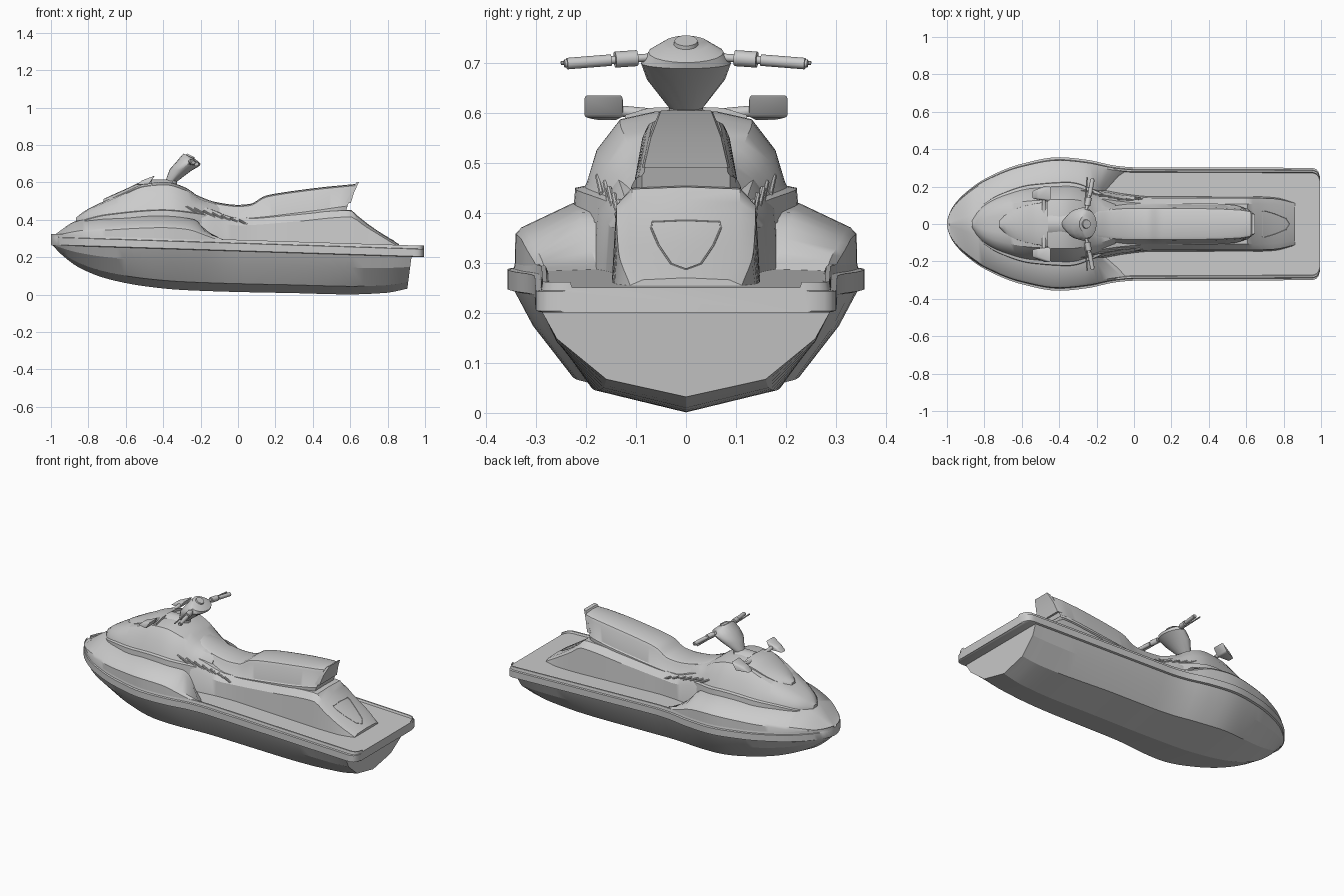
import bpy, bmesh, math
from mathutils import Vector

if "Cube" in bpy.data.objects:
    bpy.data.objects.remove(bpy.data.objects["Cube"])

OBJS = []


def tab(*p):
    """Smooth monotone interpolation through (x, value) pairs."""
    n = len(p)
    d = [(p[i + 1][1] - p[i][1]) / (p[i + 1][0] - p[i][0]) for i in range(n - 1)]
    m = [d[0]] + [2 * a * b / (a + b) if a * b > 0 else 0 for a, b in zip(d, d[1:])] + [d[-1]]

    def f(x):
        x = min(max(x, p[0][0]), p[-1][0])
        i = next(k for k in range(n - 1) if x <= p[k + 1][0])
        h = p[i + 1][0] - p[i][0]
        t = (x - p[i][0]) / h
        return ((2 * t**3 - 3 * t * t + 1) * p[i][1] + (t**3 - 2 * t * t + t) * h * m[i]
                + (3 * t * t - 2 * t**3) * p[i + 1][1] + (t**3 - t * t) * h * m[i + 1])
    return f


def span(a, b, n, power=1.0):
    return [a + (b - a) * (i / n) ** power for i in range(n + 1)]


def finish(name, bm):
    bmesh.ops.remove_doubles(bm, verts=bm.verts, dist=1e-5)
    bmesh.ops.recalc_face_normals(bm, faces=bm.faces)
    me = bpy.data.meshes.new(name)
    bm.to_mesh(me)
    bm.free()
    ob = bpy.data.objects.new(name, me)
    bpy.context.collection.objects.link(ob)
    OBJS.append(ob)
    return ob


def loft(name, halves):
    """Skin half sections (mirrored across y = 0), capped at both ends."""
    bm = bmesh.new()
    rings = []
    for half in halves:
        full = list(half) + [(x, -y, z) for x, y, z in reversed(half) if y > 1e-6]
        rings.append([bm.verts.new(v) for v in full])
    n = len(rings[0])
    for a, b in zip(rings, rings[1:]):
        for i in range(n):
            j = (i + 1) % n
            bm.faces.new((a[i], a[j], b[j], b[i]))
    bm.faces.new(rings[0])
    bm.faces.new(rings[-1][::-1])
    return finish(name, bm)


def rod(name, a, b, r, r2=None, seg=12):
    a, b = Vector(a), Vector(b)
    bm = bmesh.new()
    bmesh.ops.create_cone(bm, cap_ends=True, segments=seg, radius1=r,
                          radius2=r if r2 is None else r2, depth=(b - a).length)
    q = (b - a).to_track_quat('Z', 'Y')
    for v in bm.verts:
        v.co = q @ v.co + (a + b) / 2
    return finish(name, bm)


def hit(targets, origin, direction):
    """Nearest surface point, for laying trim on the bodywork."""
    o = Vector(origin)
    found = [r[1] for r in (t.ray_cast(o, Vector(direction)) for t in targets) if r[0]]
    return min(found, key=lambda p: (p - o).length) if found else None


# shared plan outline and sheer line
width = tab((-1, .012), (-.99, .05), (-.96, .105), (-.9, .168), (-.8, .24), (-.6, .322), (-.4, .357),
            (-.25, .343), (-.1, .312), (0, .303), (.95, .30), (.975, .292), (.988, .275), (.995, .25))


def sheer(x):
    return .262 - .032 * x


# hull
keel = tab((-1, .275), (-.95, .22), (-.85, .145), (-.7, .085), (-.5, .045), (-.3, .025),
           (0, .014), (.3, .008), (.6, .001), (.8, .01), (.905, .032))
chine = tab((-1, .45), (-.6, .6), (-.4, .64), (.3, .63), (.905, .53))


def hull_section(x):
    w, k, t = width(x), keel(x), sheer(x) - .025
    pts = [(0, k), (w * chine(x), k + .2 * (t - k)),
           (w * .86, k + .66 * (t - k)), (w * .97, t)]
    lean = max(0, (x - .6) / .3) * .13
    return [(x + lean * (z - .03), y, z) for y, z in pts]


loft("hull", [hull_section(x) for x in span(-1, .8, 44, 1.6) + [.84, .875, .905]])


# bumper rail and deck floor
def deck_section(x):
    w, s = width(x), sheer(x)
    return [(x, w * k, s + d) for k, d in ((.97, -.03), (1, -.027), (1, .012), (.965, .014),
                                           (.955, .031), (.925, .031), (.91, .02))] + [(x, 0, s + .02)]


loft("deck_and_rail", [deck_section(x) for x in span(-1, .94, 64, 1.4) + [.955, .968, .978, .987, .995]])

# front deck bulge, ending in a steep footwell wall inboard
edge = tab((-.99, .30), (-.85, .328), (-.7, .345), (-.4, .358), (-.28, .35), (-.15, .308), (-.03, .265))
in_y = tab((-.99, .006), (-.85, .06), (-.7, .15), (-.4, .225), (-.2, .21), (-.03, .17))
in_z = tab((-.99, .31), (-.85, .395), (-.7, .412), (-.4, .42), (-.25, .405), (-.15, .36), (-.03, .265))


def bulge_section(x):
    w, xi = width(x), x if x < -.22 else -.22 + (x + .22) * .4
    return [(x, w * .96, sheer(x)), (x, w * .955, edge(x)), (x, w * .92, edge(x) + .013),
            (xi, in_y(x), in_z(x)), (xi, 0, in_z(x) + .004)]


loft("front_deck", [bulge_section(x) for x in span(-.99, -.03, 36, 1.3)])

# centre body under the seat
b_y = tab((-.6, .12), (-.4, .2), (-.2, .19), (-.05, .165), (.1, .15), (.6, .15), (.75, .145), (.86, .12))
b_sh = tab((-.6, .40), (-.4, .43), (-.2, .41), (0, .37), (.3, .39), (.6, .415), (.68, .365), (.86, .255))
b_top = tab((-.6, .42), (-.4, .48), (-.2, .47), (0, .41), (.3, .43), (.6, .45), (.63, .425),
            (.72, .355), (.86, .266))
body = loft("centre_body", [[(x, b_y(x), .23), (x, b_y(x) * .93, b_sh(x)),
                             (x, b_y(x) * .72, b_top(x)), (x, 0, b_top(x) + .004)]
                            for x in span(-.6, .86, 52)])

# hood with stepped lower trim
h_y = tab((-.865, .02), (-.84, .062), (-.8, .105), (-.7, .158), (-.55, .2), (-.35, .213), (-.2, .17), (-.1, .12))
h_base = tab((-.865, .385), (-.7, .425), (-.4, .45), (-.2, .43), (-.1, .41))
h_top = tab((-.865, .41), (-.82, .445), (-.7, .505), (-.6, .55), (-.5, .592), (-.39, .602), (-.28, .57),
            (-.2, .517), (-.1, .485))


def hood_section(x):
    y, b, t = h_y(x), h_base(x), h_top(x)
    pts = [(y * 1.06, b - .05), (y * 1.04, b), (y * .95, b + .004), (y * .93, b + .012),
           (y * .84, b + (t - b) * .5), (y * .62, b + (t - b) * .9), (y * .3, t), (0, t + .002)]
    return [(x, *p) for p in pts]


hood = loft("hood", [hood_section(x) for x in span(-.865, -.1, 36, 1.2)])

# windscreen panel raised on the hood
s_y = tab((-.72, .02), (-.68, .06), (-.6, .095), (-.46, .125))
loft("windscreen", [[(x, s_y(x), h_top(x) - .05), (x, s_y(x) * .97, h_top(x) - .002),
                     (x, s_y(x) * .6, h_top(x) + .012), (x, 0, h_top(x) + .015)] for x in span(-.72, -.46, 10)])

# seat
c_y = tab((-.26, .06), (-.18, .095), (0, .113), (.4, .11), (.55, .1), (.595, .088))
c_base = tab((-.26, .49), (-.2, .46), (0, .405), (.1, .412), (.3, .435), (.6, .475))
c_top = tab((-.26, .55), (-.2, .52), (-.12, .492), (0, .477), (.065, .482), (.145, .525), (.225, .541),
            (.44, .57), (.595, .588))


def seat_section(x):
    y, b, t = c_y(x), c_base(x), c_top(x)
    pts = [(y, b - .035), (y, b), (y * .95, b + .006), (y * .8, t - .02), (y * .74, t - .006), (y * .6, t), (0, t + .003)]
    lean = max(0, (x - .45) / .15) * .35
    return [(x + lean * (z - .5), py, z) for py, z in pts]


loft("seat", [seat_section(x) for x in span(-.26, .595, 48)])
loft("seat_back_wing", [[(.575, .088, .49), (.603, .084, .49)], [(.605, .075, .55), (.622, .07, .55)],
                        [(.632, .055, .598), (.648, .05, .604)]])


# steering column and console
def ring(front, rear, hy, n=10):
    f, r = Vector((front[0], 0, front[1])), Vector((rear[0], 0, rear[1]))
    out = []
    for i in range(n + 1):
        a = math.pi * i / n
        c = (f + r) / 2 + (f - r) / 2 * math.cos(a)
        out.append((c.x, hy * math.sin(a) if 0 < i < n else 0, c.z))
    return out


loft("steering_console", [ring((-.395, .585), (-.325, .57), .03), ring((-.385, .615), (-.325, .605), .034),
                          ring((-.365, .67), (-.25, .662), .078), ring((-.33, .71), (-.205, .688), .09),
                          ring((-.303, .742), (-.2, .7), .075), ring((-.292, .754), (-.225, .722), .045)])
rod("display_dial", (-.262, 0, .725), (-.252, 0, .744), .027, .023, 20)
loft("steering_base", [[(x, .05, .53), (x, .045, .6), (x, .02, .615)] for x in (-.46, -.35)])

# handlebars and mirrors, both sides
for s, side in ((1, "left"), (-1, "right")):
    rod(f"handlebar_{side}", (-.26, s * .05, .712), (-.222, s * .243, .698), .008)
    rod(f"grip_{side}", (-.238, s * .15, .705), (-.222, s * .238, .698), .0115)
    rod(f"bar_clamp_{side}", (-.25, s * .098, .709), (-.241, s * .142, .706), .016)
    rod(f"lever_{side}", (-.262, s * .11, .706), (-.25, s * .25, .699), .004, seg=8)
    bm = bmesh.new()
    bmesh.ops.create_cube(bm, size=1)
    for v in bm.verts:
        fwd = v.co.x < 0
        k = .55 if fwd else 1
        v.co = Vector((-.495 + v.co.x * .07 + v.co.z * .03, s * (.165 - (.008 if fwd else 0)) + v.co.y * .082 * k,
                       .613 + v.co.z * .046 * k - (.016 if fwd else 0)))
    bmesh.ops.bevel(bm, geom=list(bm.edges), offset=.007, segments=2, affect='EDGES', profile=.5)
    finish(f"mirror_{side}", bm)
    rod(f"mirror_arm_{side}", (-.48, s * .04, .592), (-.482, s * .15, .606), .014, .01)

# side vents laid on the bodywork
bpy.context.view_layer.update()
for s, side in ((1, "left"), (-1, "right")):
    for i in range(7):
        x, z = -.25 + .048 * i, .455 - .0125 * i
        p = hit((hood, body), (x, s, z), (0, -s, 0))
        if p:
            y = p.y - s * .002
            rod(f"vent_slat_{side}_{i}", (x - .032, y + s * .004, z + .018), (x + .032, y - s * .004, z - .018), .006, seg=8)

# shield-shaped hatch line on the tail slope
shield = [(0, .385), (.068, .382), (.07, .37), (.055, .335), (.03, .298), (0, .287)]
for s in (1, -1):
    pts = [hit((body,), (2, s * y, z), (-1, 0, 0)) for y, z in shield]
    for i, (a, b) in enumerate(zip(pts, pts[1:])):
        if a and b:
            rod(f"hatch_line_{'left' if s > 0 else 'right'}_{i}", a, b, .002, seg=6)

# smooth shading with crisp edges, the hull keeping its soft chines sharp
for objs, angle in ((OBJS[1:], 32), (OBJS[:1], 15)):
    bpy.ops.object.select_all(action='DESELECT')
    for o in objs:
        o.select_set(True)
    bpy.context.view_layer.objects.active = objs[0]
    bpy.ops.object.shade_smooth_by_angle(angle=math.radians(angle))
